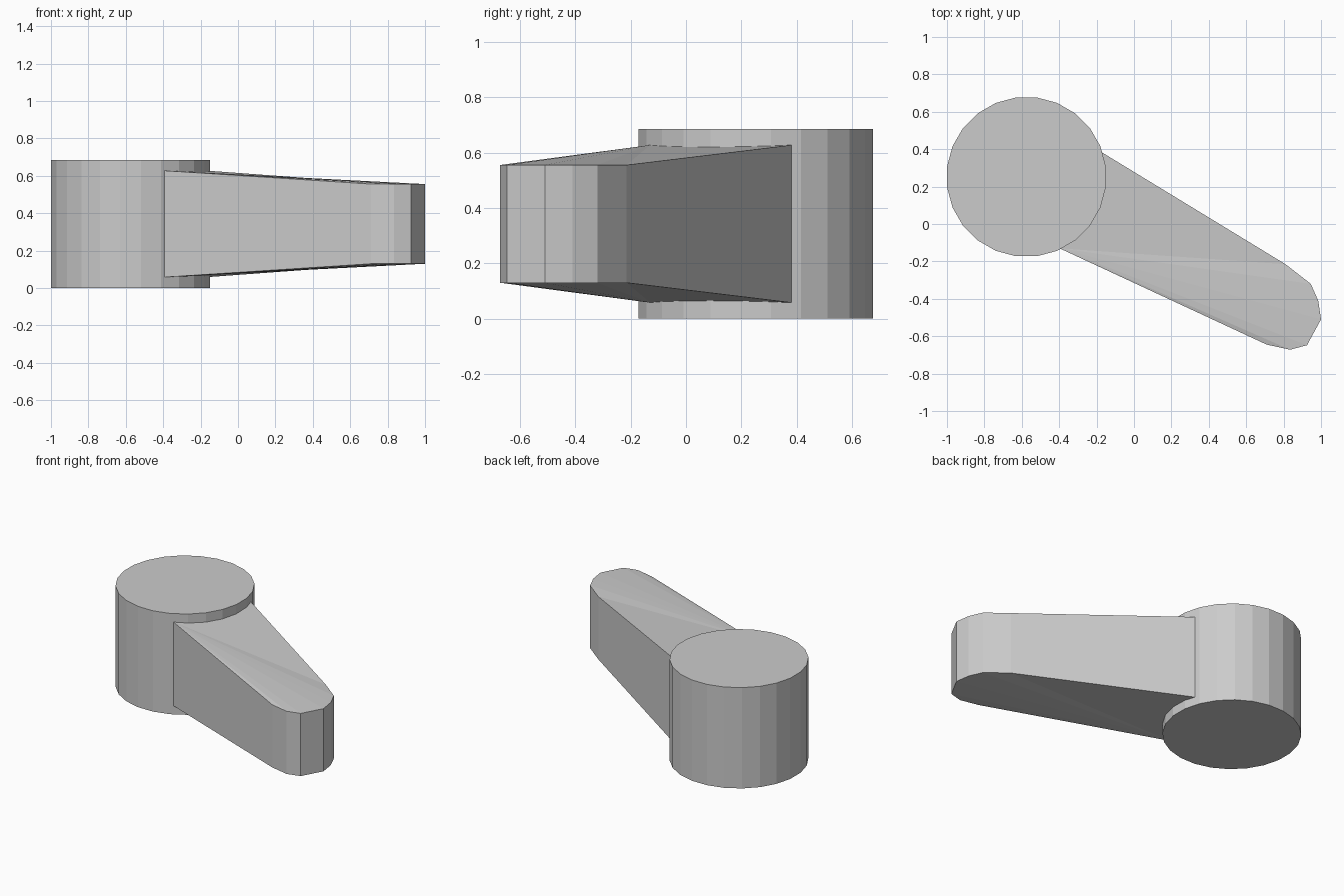
import bpy, bmesh, math
from mathutils import Matrix

if "Cube" in bpy.data.objects:
    bpy.data.objects.remove(bpy.data.objects["Cube"])


def make_object(name, bm):
    bmesh.ops.recalc_face_normals(bm, faces=bm.faces[:])
    mesh = bpy.data.meshes.new(name)
    bm.to_mesh(mesh)
    bm.free()
    obj = bpy.data.objects.new(name, mesh)
    bpy.context.collection.objects.link(obj)
    return obj


HEIGHT = 0.685
MID = HEIGHT / 2

# Round hub
bm = bmesh.new()
bmesh.ops.create_cone(
    bm, cap_ends=True, segments=24, radius1=0.428, radius2=0.428, depth=HEIGHT,
    matrix=Matrix.Translation((-0.575, 0.252, MID)) @ Matrix.Rotation(math.radians(7.5), 4, 'Z'))
make_object("hub", bm)

# Tapered lever arm: two tall corners at the hub, shorter rounded tip
root = [(-0.398, -0.13), (-0.17, 0.382)]
tip = [(0.81, -0.215), (0.945, -0.32), (0.985, -0.41), (1.0, -0.51),
       (0.925, -0.648), (0.835, -0.672), (0.71, -0.645)]
outline = [(x, y, 0.285) for x, y in root] + [(x, y, 0.213) for x, y in tip]

bm = bmesh.new()
top = [bm.verts.new((x, y, MID + h)) for x, y, h in outline]
bottom = [bm.verts.new((x, y, MID - h)) for x, y, h in outline]
n = len(outline)
for i in range(n):
    j = (i + 1) % n
    bm.faces.new((bottom[i], bottom[j], top[j], top[i]))
# Sloping top and bottom fan out from the front root corner
for ring in (top, bottom):
    for i in range(1, n - 1):
        bm.faces.new((ring[0], ring[i], ring[i + 1]))
make_object("lever_arm", bm)
